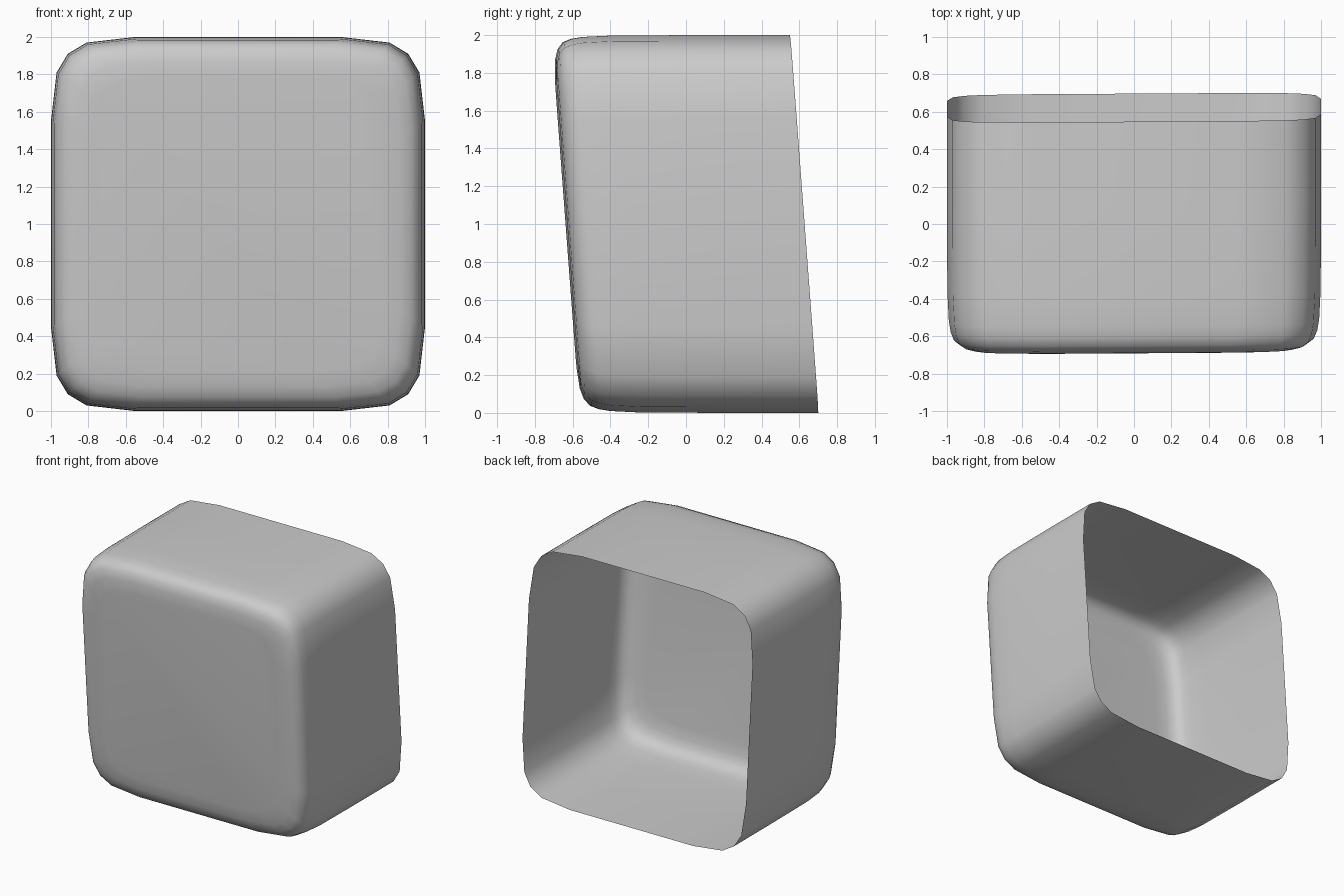
import bpy, bmesh

if "Cube" in bpy.data.objects:
    bpy.data.objects.remove(bpy.data.objects["Cube"])

# Rounded-square outline: one corner, repeated by quarter turns
CORNER = [(1.0, 0.55), (0.97, 0.81), (0.91, 0.91), (0.81, 0.97), (0.55, 1.0)]
outline = []
pts = CORNER
for _ in range(4):
    outline += pts
    pts = [(-z, x) for x, z in pts]

# Side profile: (distance back from front face, outline scale)
PROFILE = [(1.255, 1.0), (0.8, 1.0), (0.32, 0.998), (0.16, 0.99), (0.10, 0.98),
           (0.055, 0.962), (0.025, 0.925), (0.008, 0.87), (0.0, 0.78)]

# Open-backed shell, leaning towards the front at the top
bm = bmesh.new()
rings = []
for depth, s in PROFILE:
    rings.append([bm.verts.new((x * s,
                                -0.633 + depth - 0.075 * z * s + 0.006 * x * s,
                                1 + z * s)) for x, z in outline])
n = len(outline)
for a, b in zip(rings, rings[1:]):
    for i in range(n):
        j = (i + 1) % n
        bm.faces.new((a[i], b[i], b[j], a[j]))

# Flat front panel
bm.faces.new(rings[-1])
bmesh.ops.recalc_face_normals(bm, faces=bm.faces)
front = min(bm.faces, key=lambda f: f.calc_center_median().y)
if front.normal.y > 0:
    bmesh.ops.reverse_faces(bm, faces=bm.faces)
for f in bm.faces:
    f.smooth = True

mesh = bpy.data.meshes.new("open_rounded_shell")
bm.to_mesh(mesh)
bm.free()
obj = bpy.data.objects.new("open_rounded_shell", mesh)
bpy.context.collection.objects.link(obj)
